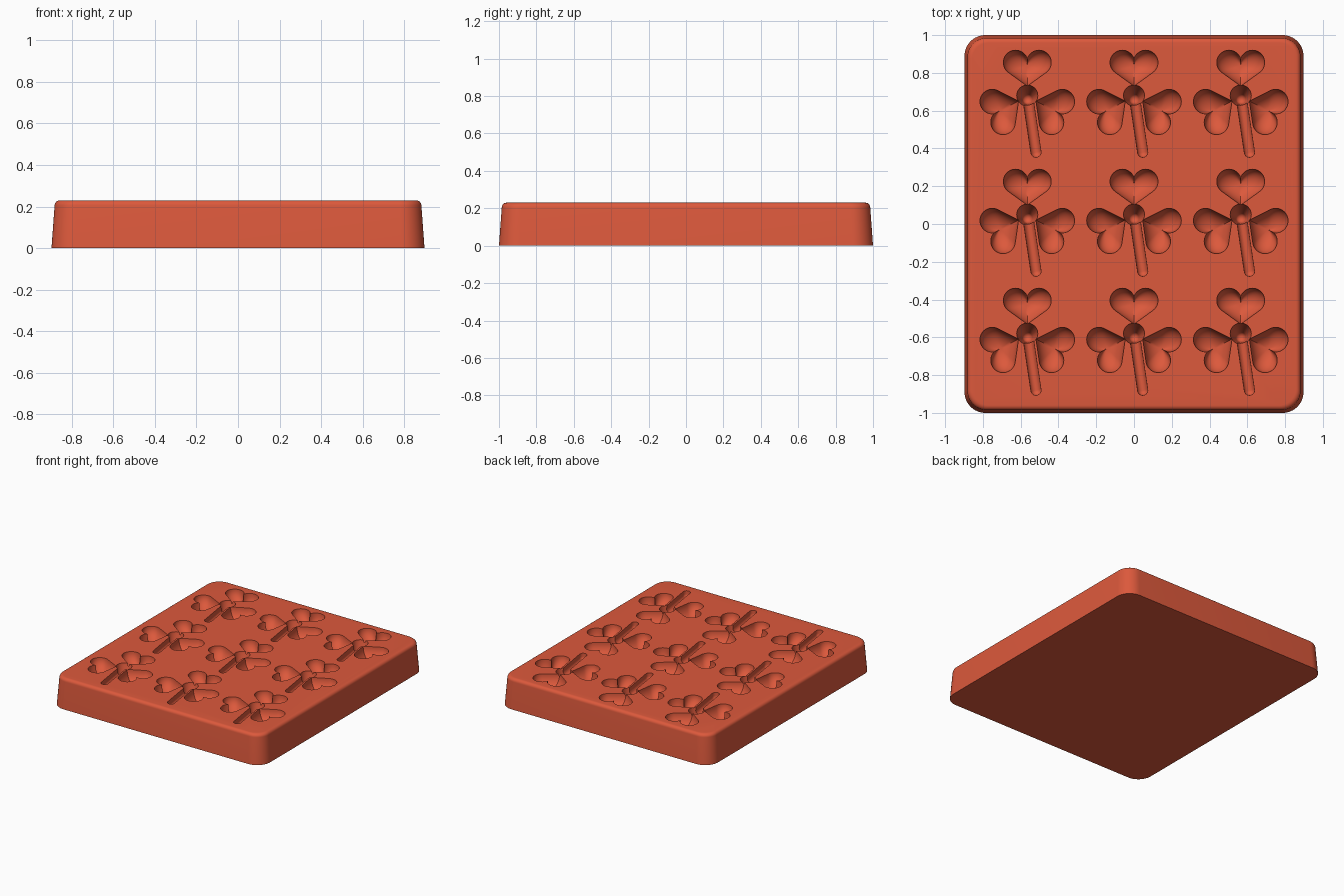
import bpy, bmesh
from math import sin, cos, pi, radians, acos, atan2, hypot
from mathutils import Matrix, Vector

if "Cube" in bpy.data.objects:
    bpy.data.objects.remove(bpy.data.objects["Cube"])

TOP = 0.23
CENTRES = [(x, y) for x in (-0.565, 0, 0.565) for y in (-0.63, 0, 0.63)]

mat = bpy.data.materials.new("terracotta_silicone")
mat.use_nodes = True
COLOUR = (0.72, 0.1, 0.045, 1)
mat.diffuse_color = COLOUR
mat.node_tree.nodes["Principled BSDF"].inputs["Base Color"].default_value = COLOUR


def finish(bm, name):
    bmesh.ops.recalc_face_normals(bm, faces=bm.faces)
    mesh = bpy.data.meshes.new(name)
    bm.to_mesh(mesh)
    bm.free()
    mesh.materials.append(mat)
    obj = bpy.data.objects.new(name, mesh)
    bpy.context.collection.objects.link(obj)
    return obj


def loft(bm, rings):
    """Skin a stack of equal rings and cap both ends."""
    loops = [[bm.verts.new(p) for p in ring] for ring in rings]
    n = len(loops[0])
    for a, b in zip(loops, loops[1:]):
        for i in range(n):
            bm.faces.new((a[i], a[(i + 1) % n], b[(i + 1) % n], b[i]))
    bm.faces.new(loops[0])
    bm.faces.new(loops[-1])


def rounded_rect(hx, hy, r, z, steps=12):
    pts = []
    for k, (sx, sy) in enumerate(((1, 1), (-1, 1), (-1, -1), (1, -1))):
        for i in range(steps + 1):
            a = (k + i / steps) * pi / 2
            pts.append((sx * (hx - r) + r * cos(a), sy * (hy - r) + r * sin(a), z))
    return pts


def heart_outline(r=0.065, off=0.062, tip=0.125, steps=24):
    """Two round lobes running tangent into a point."""
    start = acos(-off / r)
    end = atan2(-tip, -off) + acos(r / hypot(off, tip))
    half = []
    for i in range(steps + 1):
        a = start + (end - start) * i / steps
        half.append((off + r * cos(a), r * sin(a)))
    tx, ty = half[-1]
    half += [(tx * (1 - t / 6), ty + (-tip - ty) * t / 6) for t in range(1, 6)]
    left = [(-x, y) for x, y in half[:0:-1]]
    return half + [(0, -tip)] + left


def add_leaf(bm, matrix, depth=0.095, steps=12):
    """Puffy heart bowl with straight walls above the tray top."""
    outline = heart_outline()
    cy = -0.015
    rings = [[(x, y, 0.04) for x, y in outline]]
    for i in range(steps):
        a = i / steps * pi / 2
        s = cos(a)
        rings.append([(x * s, cy + (y - cy) * s, -depth * sin(a)) for x, y in outline])
    loft(bm, [[matrix @ Vector(p) for p in ring] for ring in rings])


def add_hull(bm, balls):
    """Convex hull around a few balls (x, y, z, radius)."""
    part = bmesh.new()
    for x, y, z, r in balls:
        bmesh.ops.create_uvsphere(part, u_segments=24, v_segments=12, radius=r,
                                  matrix=Matrix.Translation((x, y, z)))
    res = bmesh.ops.convex_hull(part, input=part.verts)
    junk = {v for v in res["geom_interior"] if isinstance(v, bmesh.types.BMVert)}
    junk |= {v for v in part.verts if not v.link_faces}
    bmesh.ops.delete(part, geom=list(junk), context="VERTS")
    out = bmesh.new()
    bmesh.ops.create_vert(out, co=(0, 0, 0))
    out.clear()
    for v in part.verts:
        out.verts.new(v.co)
    bmesh.ops.convex_hull(out, input=out.verts)
    mesh = bpy.data.meshes.new("hull_temp")
    out.to_mesh(mesh)
    bm.from_mesh(mesh)
    bpy.data.meshes.remove(mesh)
    part.free()
    out.free()


# Tray: tapered rounded block with a softened top edge
bm = bmesh.new()
EDGE = 0.025
rings = [rounded_rect(0.897, 1.0, 0.11, 0)]
for i in range(7):
    a = i / 6 * pi / 2
    inset = 0.015 + EDGE * (1 - cos(a))
    rings.append(rounded_rect(0.897 - inset, 1 - inset, 0.11 - inset * 0.5,
                              TOP - EDGE + EDGE * sin(a)))
loft(bm, rings)
tray = finish(bm, "mould_tray")

# Cutters: three leaves, a deep hub and a stem for every clover
leaves, hubs, stems = bmesh.new(), bmesh.new(), bmesh.new()
for x, y in CENTRES:
    for lx, ly, turn in ((0, 0.225, 0), (-0.157, -0.037, 117.5), (0.157, -0.037, -117.5)):
        add_leaf(leaves, Matrix.Translation((x + lx, y + ly, TOP))
                 @ Matrix.Rotation(radians(turn), 4, "Z"))
    add_hull(hubs, [(x, y + 0.05, TOP + 0.05, 0.056), (x, y + 0.05, TOP, 0.056),
                    (x, y + 0.032, TOP - 0.125, 0.027)])
    add_hull(stems, [(x + sx, y + sy, TOP + h, 0.027)
                     for sx, sy in ((0.004, 0.03), (0.046, -0.25)) for h in (-0.025, 0.05)])

cutters = [finish(leaves, "leaf_cutter"), finish(hubs, "hub_cutter"),
           finish(stems, "stem_cutter")]
bpy.context.view_layer.objects.active = tray
tray.select_set(True)
for cutter in cutters:
    cutter.hide_render = True
    mod = tray.modifiers.new("cavity", "BOOLEAN")
    mod.operation = "DIFFERENCE"
    mod.solver = "EXACT"
    mod.object = cutter
    bpy.ops.object.modifier_apply(modifier=mod.name)
for cutter in cutters:
    bpy.data.objects.remove(cutter)

# One material throughout, smooth bowls with crisp rims
while len(tray.data.materials) > 1:
    tray.data.materials.pop()
for poly in tray.data.polygons:
    poly.material_index = 0
bpy.ops.object.select_all(action="DESELECT")
tray.select_set(True)
bpy.ops.object.shade_smooth_by_angle(angle=radians(35))
